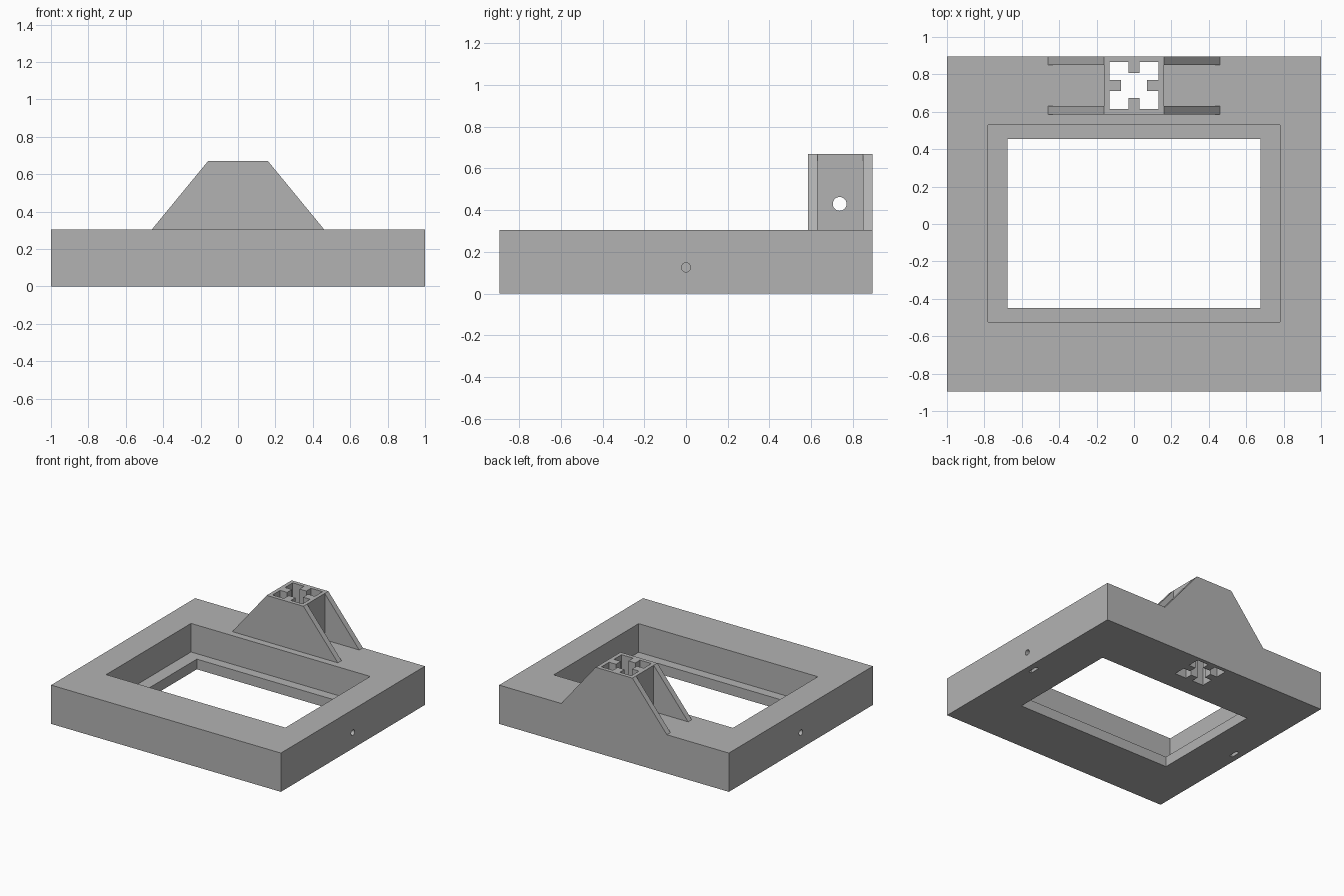
import bpy, bmesh
from mathutils import Vector

default = bpy.data.objects.get("Cube")
if default:
    bpy.data.objects.remove(default, do_unlink=True)

grey = bpy.data.materials.new("plain grey")
grey.use_nodes = True
colour = (0.45, 0.45, 0.45, 1)
grey.diffuse_color = colour
grey.node_tree.nodes["Principled BSDF"].inputs["Base Color"].default_value = colour


def prism(name, points, direction):
    """Extrude a closed outline along a direction."""
    bm = bmesh.new()
    face = bm.faces.new([bm.verts.new(p) for p in points])
    new = bmesh.ops.extrude_face_region(bm, geom=[face])["geom"]
    verts = [g for g in new if isinstance(g, bmesh.types.BMVert)]
    bmesh.ops.translate(bm, verts=verts, vec=Vector(direction))
    bmesh.ops.recalc_face_normals(bm, faces=bm.faces)
    mesh = bpy.data.meshes.new(name)
    bm.to_mesh(mesh)
    bm.free()
    mesh.materials.append(grey)
    obj = bpy.data.objects.new(name, mesh)
    bpy.context.scene.collection.objects.link(obj)
    return obj


def box(name, x0, x1, y0, y1, z0, z1):
    outline = [(x0, y0, z0), (x1, y0, z0), (x1, y1, z0), (x0, y1, z0)]
    return prism(name, outline, (0, 0, z1 - z0))


def rod(name, x0, x1, y, z, radius):
    """Round cutter running along x."""
    bpy.ops.mesh.primitive_cylinder_add(
        vertices=32, radius=radius, depth=x1 - x0,
        location=((x0 + x1) / 2, y, z), rotation=(0, 1.570796, 0))
    obj = bpy.context.object
    obj.name = name
    obj.data.materials.append(grey)
    return obj


def carve(target, cutters):
    """Subtract the cutters, bake the result and drop the cutters."""
    for cutter in cutters:
        cutter.hide_render = True
        mod = target.modifiers.new(cutter.name, 'BOOLEAN')
        mod.operation = 'DIFFERENCE'
        mod.solver = 'EXACT'
        mod.object = cutter
    bpy.context.view_layer.update()
    graph = bpy.context.evaluated_depsgraph_get()
    mesh = bpy.data.meshes.new_from_object(target.evaluated_get(graph))
    target.modifiers.clear()
    target.data = mesh
    for cutter in cutters:
        bpy.data.objects.remove(cutter, do_unlink=True)


def socket_cutter():
    """Rectangular shaft with a rib entering from the middle of each wall."""
    quarter = [(.07, .03), (.13, .03), (.13, .125), (.03, .125), (.03, .067)]
    half = quarter + [(-x, y) for x, y in reversed(quarter)]
    outline = half + [(x, -y) for x, y in reversed(half)]
    return prism("socket_cutter", [(x, y + SOCKET_Y, -.1) for x, y in outline], (0, 0, 1))


TOP = 0.305
SOCKET_Y = 0.74

# Base frame with a stepped window
frame = box("base_frame", -1, 1, -.895, .895, 0, TOP)
cuts = [box("pocket_cutter", -.78, .78, -.525, .53, .08, .5),
        box("window_cutter", -.677, .677, -.45, .455, -.1, .2),
        socket_cutter()]
# Blind screw holes in the sides and nut slots in the underside
for side in (-1, 1):
    inner, outer = sorted((side * .88, side * 1.1))
    cuts.append(rod("screw_cutter", inner, outer, 0, .125, .022))
    cuts.append(box("nut_cutter", side * .94 - .013, side * .94 + .013, -.04, .04, -.1, .165))
carve(frame, cuts)

# Tower with sloping gussets front and back, hollowed between them at the sides
slope = [(-.46, .585, TOP), (.46, .585, TOP), (.16, .585, .67), (-.16, .585, .67)]
tower = prism("socket_tower", slope, (0, .31, 0))
cuts = [socket_cutter(), rod("cross_hole_cutter", -.7, .7, .737, .43, .033)]
for side in (-1, 1):
    inner, outer = sorted((side * .16, side * .6))
    cuts.append(box("gusset_gap_cutter", inner, outer, .63, .85, .2, .8))
carve(tower, cuts)
